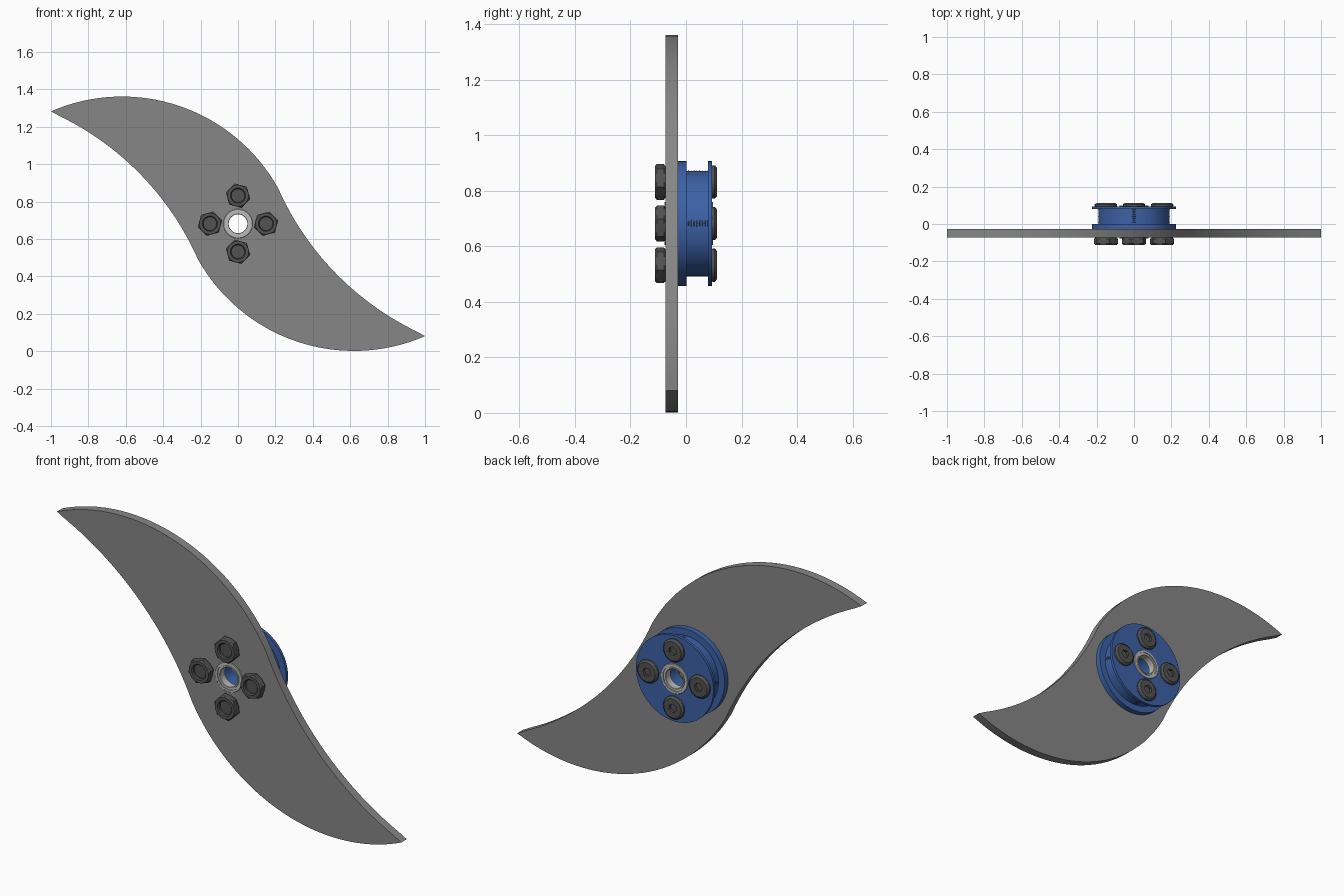
import bpy, bmesh
from math import sin, cos, pi, radians, atan2, hypot
from mathutils import Vector

if "Cube" in bpy.data.objects:
    bpy.data.objects.remove(bpy.data.objects["Cube"])

CZ = 0.682          # height of the rotation axis


def material(name, rgb):
    m = bpy.data.materials.new(name)
    m.diffuse_color = (*rgb, 1)
    m.use_nodes = True
    m.node_tree.nodes["Principled BSDF"].inputs["Base Color"].default_value = m.diffuse_color
    return m


BLUE = material("blue_anodised", (0.045, 0.12, 0.38))
DARK = material("dark_steel", (0.085, 0.085, 0.085))
STEEL = material("bright_steel", (0.5, 0.5, 0.48))
GREY = material("blade_grey", (0.24, 0.24, 0.24))


def finish(name, bm, mat, loc=(0, 0, 0)):
    bmesh.ops.remove_doubles(bm, verts=bm.verts, dist=1e-5)
    bmesh.ops.recalc_face_normals(bm, faces=bm.faces)
    me = bpy.data.meshes.new(name)
    bm.to_mesh(me)
    bm.free()
    ob = bpy.data.objects.new(name, me)
    bpy.context.collection.objects.link(ob)
    ob.location = loc
    me.materials.append(mat)
    return ob


def smooth(ob):
    bpy.ops.object.select_all(action='DESELECT')
    ob.select_set(True)
    bpy.context.view_layer.objects.active = ob
    bpy.ops.object.shade_smooth_by_angle(angle=radians(25))


def lathe(name, profile, mat, x=0, z=0, segs=24, phase=0, closed=True):
    """Turn (radius, y[, 'hex']) points about the y axis; hex points follow a hexagon."""
    bm = bmesh.new()
    rings = []
    for p in profile:
        ring = []
        for i in range(segs):
            a = 2 * pi * i / segs
            r = p[0]
            if len(p) > 2:
                r *= cos(pi / 6) / cos(a % (pi / 3) - pi / 6)
            ring.append(bm.verts.new((r * cos(a + phase), p[1], r * sin(a + phase))))
        rings.append(ring)
    for k in range(len(rings) if closed else len(rings) - 1):
        r0, r1 = rings[k], rings[(k + 1) % len(rings)]
        for i in range(segs):
            j = (i + 1) % segs
            bm.faces.new((r0[i], r0[j], r1[j], r1[i]))
    ob = finish(name, bm, mat, (x, 0, CZ + z))
    smooth(ob)
    return ob


def arc(p0, p1, p2, n):
    """Points on the circle from p0 through p1 to p2."""
    (ax, ay), (bx, by), (cx, cy) = p0, p1, p2
    d = 2 * (ax * (by - cy) + bx * (cy - ay) + cx * (ay - by))
    a2, b2, c2 = ax * ax + ay * ay, bx * bx + by * by, cx * cx + cy * cy
    ux = (a2 * (by - cy) + b2 * (cy - ay) + c2 * (ay - by)) / d
    uy = (a2 * (cx - bx) + b2 * (ax - cx) + c2 * (bx - ax)) / d
    r = hypot(ax - ux, ay - uy)
    t0, t2 = atan2(ay - uy, ax - ux), atan2(cy - uy, cx - ux)
    dt = (t2 - t0 + pi) % (2 * pi) - pi
    return [(ux + r * cos(t0 + dt * i / n), uy + r * sin(t0 + dt * i / n)) for i in range(n + 1)]


# S-shaped blade: one edge from two arcs, the other by half-turn symmetry
edge = arc((-1, 0.601), (-0.62, 0.68), (0.215, 0.189), 32)[:-1]
edge += arc((0.215, 0.189), (0.59, -0.33), (1, -0.597), 24)[:-1]
outline = edge + [(-x, -z) for x, z in edge]
bm = bmesh.new()
face = bm.faces.new([bm.verts.new((x, -0.073, z)) for x, z in outline])
out = bmesh.ops.extrude_face_region(bm, geom=[face])
bmesh.ops.translate(bm, vec=Vector((0, 0.045, 0)),
                    verts=[v for v in out["geom"] if isinstance(v, bmesh.types.BMVert)])
blade = finish("blade", bm, GREY, (0, 0, CZ))

# Bore through the blade
cutter = lathe("bore_cutter", [(0, -0.2), (0.077, -0.2), (0.077, 0.2), (0, 0.2)],
               GREY, segs=48, closed=False)
mod = blade.modifiers.new("bore", 'BOOLEAN')
mod.operation, mod.solver, mod.object = 'DIFFERENCE', 'EXACT', cutter
bpy.context.view_layer.objects.active = blade
bpy.ops.object.modifier_apply(modifier="bore")
bpy.data.objects.remove(cutter)
smooth(blade)

# Flanged spool hub
lathe("hub_spool", [(0.07, -0.028), (0.225, -0.028), (0.225, 0.001), (0.19, 0.001),
                    (0.19, 0.079), (0.225, 0.079), (0.225, 0.094), (0.07, 0.094)],
      BLUE, segs=72)

# Bearings: outer race, recessed shield and inner race
for name, y, s in (("front_bearing", -0.078, 1), ("back_bearing", 0.098, -1)):
    prof = [(0.05, 0.002), (0.052, 0), (0.058, 0), (0.058, 0.005), (0.066, 0.005),
            (0.066, 0), (0.076, 0), (0.078, 0.002), (0.078, 0.04), (0.05, 0.04)]
    lathe(name, [(r, y + s * d) for r, d in prof], STEEL, segs=48)

# Four bolts with threaded shanks, socket heads and chamfered hex nuts
thread = [(0.0415 if i % 2 else 0.037, -0.096 + i * 0.005) for i in range(37)]
head = [(0.04, 0.093), (0.058, 0.093), (0.06, 0.096), (0.06, 0.103), (0.058, 0.106),
        (0.05, 0.112), (0.023, 0.112, 'hex'), (0.023, 0.098, 'hex'), (0, 0.098)]
nut = [(0.036, -0.106), (0.041, -0.112), (0.057, -0.112), (0.067, -0.105, 'hex'),
       (0.067, -0.08, 'hex'), (0.057, -0.073), (0.036, -0.073)]
for k, side in enumerate(("right", "top", "left", "bottom")):
    a = k * pi / 2
    x, z = 0.15 * cos(a), 0.15 * sin(a)
    lathe(side + "_bolt", [(0, -0.096)] + thread + head, DARK, x, z, phase=a, closed=False)
    lathe(side + "_nut", nut, DARK, x, z, phase=a - pi / 4)
